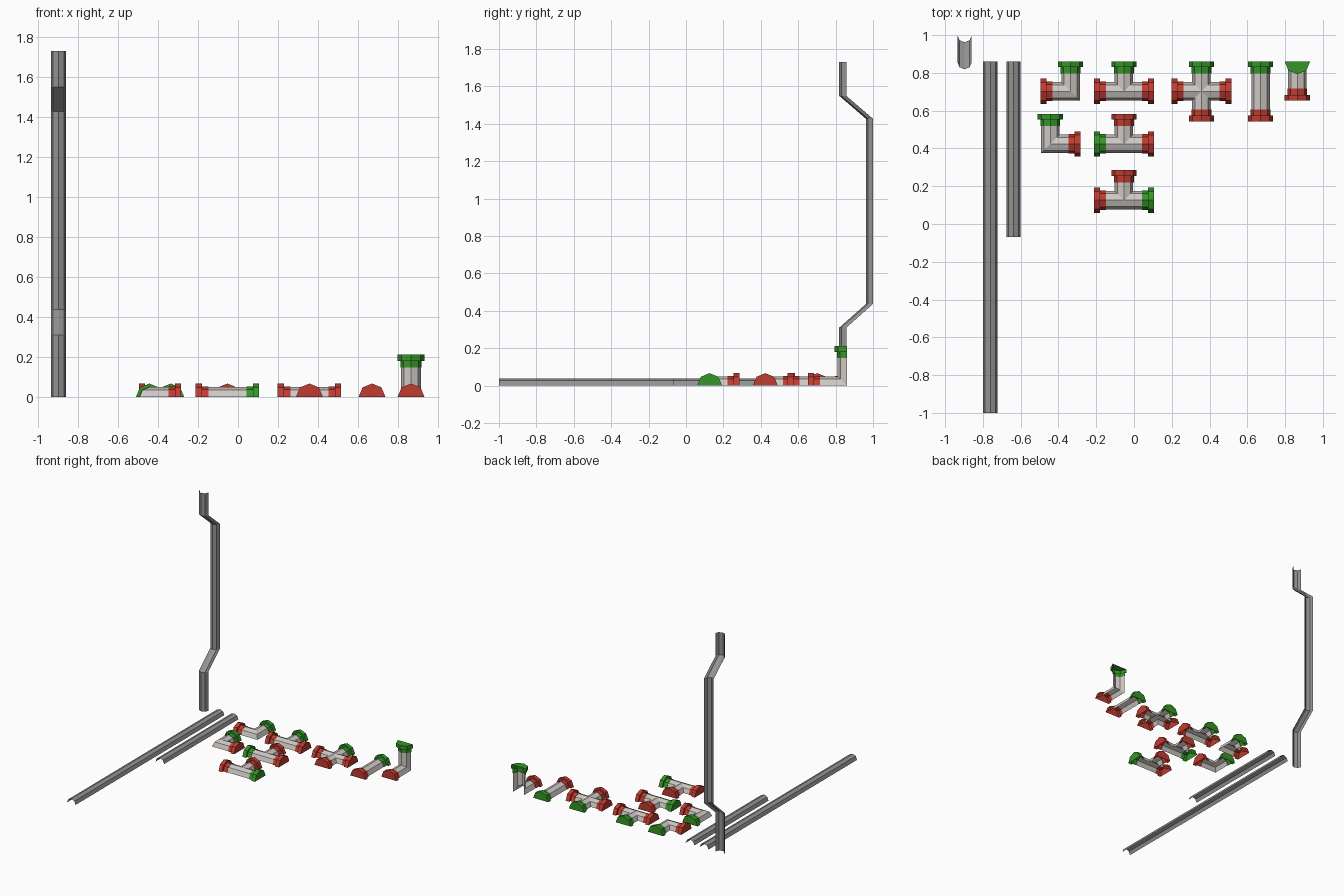
import bpy, bmesh, math
from mathutils import Vector as V

if "Cube" in bpy.data.objects:
    bpy.data.objects.remove(bpy.data.objects["Cube"])

# ---- materials
def material(name, col):
    m = bpy.data.materials.new(name)
    m.diffuse_color = (*col, 1)
    m.use_nodes = True
    m.node_tree.nodes["Principled BSDF"].inputs["Base Color"].default_value = m.diffuse_color
    return m

BODY = material("light_grey", (0.62, 0.58, 0.55))
RED = material("red", (0.52, 0.045, 0.03))
GREEN = material("green", (0.035, 0.30, 0.02))
PIPE = material("mid_grey", (0.29, 0.29, 0.285))

X, Y, Z = V((1, 0, 0)), V((0, 1, 0)), V((0, 0, 1))
R_PIPE, R_BODY, R_HUB, R_FLANGE = 0.038, 0.049, 0.052, 0.067
ARM = 0.159                      # length of a fitting arm from its centre


def half_octagon(r):
    return [(r * math.cos(k * math.pi / 4), r * math.sin(k * math.pi / 4)) for k in range(5)]


def add_face(bm, pts, out, mat):
    f = bm.faces.new([bm.verts.new(p) for p in pts])
    f.normal_update()
    if f.normal.dot(out) < 0:
        f.normal_flip()
    f.material_index = mat


def finish(bm, name, mats):
    bmesh.ops.remove_doubles(bm, verts=bm.verts, dist=1e-5)
    me = bpy.data.meshes.new(name)
    bm.to_mesh(me)
    bm.free()
    for m in mats:
        me.materials.append(m)
    ob = bpy.data.objects.new(name, me)
    bpy.context.collection.objects.link(ob)
    return ob


def trough(bm, a, b, side, up, mat):
    """Open half-octagon shell between two matching rows of points."""
    for i in range(4):
        ang = (i + 0.5) * math.pi / 4
        out = side * math.cos(ang) + up * math.sin(ang)
        add_face(bm, [a[i], a[i + 1], b[i + 1], b[i]], out, mat)


def arm(bm, origin, d, side, up, start, length, mat):
    """Body shell from a mitred start, then a coloured hub and a capped flange."""
    def ring(r, s):
        return [origin + side * u + up * h + d * s for u, h in half_octagon(r)]

    def step(a, b):
        for i in range(4):
            add_face(bm, [a[i], a[i + 1], b[i + 1], b[i]], -d, mat)

    s1, s2 = length - 0.064, length - 0.031
    first = [origin + side * u + up * h + d * start(u, h) for u, h in half_octagon(R_BODY)]
    trough(bm, first, ring(R_BODY, s1), side, up, 0)
    step(ring(R_BODY, s1), ring(R_HUB, s1))
    trough(bm, ring(R_HUB, s1), ring(R_HUB, s2), side, up, mat)
    step(ring(R_HUB, s2), ring(R_FLANGE, s2))
    trough(bm, ring(R_FLANGE, s2), ring(R_FLANGE, length), side, up, mat)
    add_face(bm, ring(R_FLANGE, length), d, mat)


# ---- flat fittings: each arm direction maps to 1 (red) or 2 (green)
DIRS = {"L": -X, "R": X, "U": Y, "D": -Y}
OPPOSITE = {"L": "R", "R": "L", "U": "D", "D": "U"}


def fitting(name, x, y, arms):
    bm = bmesh.new()
    for key, mat in arms.items():
        d = DIRS[key]
        side = Z.cross(d)
        through = OPPOSITE[key] in arms

        def start(u, h):
            if abs(u) < 1e-6:
                return 0
            beside = any((DIRS[k] - side * math.copysign(1, u)).length < 0.1 for k in arms)
            return abs(u) if beside else (0 if through else -abs(u))

        arm(bm, V((x, y, 0)), d, side, Z, start, ARM, mat)
    finish(bm, name, (BODY, RED, GREEN))


fitting("elbow_left", -0.336, 0.702, {"L": 1, "U": 2})
fitting("elbow_right", -0.443, 0.424, {"R": 1, "U": 2})
fitting("tee_green_top", -0.053, 0.702, {"L": 1, "R": 1, "U": 2})
fitting("tee_green_left", -0.053, 0.424, {"L": 2, "R": 1, "U": 1})
fitting("tee_green_right", -0.053, 0.126, {"L": 1, "R": 2, "U": 1})
fitting("cross", 0.357, 0.702, {"L": 1, "R": 1, "D": 1, "U": 2})
fitting("straight_coupler", 0.67, 0.702, {"D": 1, "U": 2})

# ---- elbow running from the floor up the wall
bm = bmesh.new()
corner = V((0.865, 0.86, 0))
arm(bm, corner, -Y, X, Z, lambda u, h: h, 0.207, 1)
arm(bm, corner, Z, X, -Y, lambda u, h: h, 0.211, 2)
finish(bm, "wall_elbow", (BODY, RED, GREEN))


# ---- plain half pipes swept along a path of points
def pipe(name, path, up):
    bm = bmesh.new()
    rows = [[V(p) + X * u + up * h for u, h in half_octagon(R_PIPE)] for p in path]
    for a, b in zip(rows, rows[1:]):
        trough(bm, a, b, X, up, 0)
    finish(bm, name, (PIPE,))


pipe("long_pipe", [(-0.761, -1, 0), (-0.761, 0.861, 0)], Z)
pipe("short_pipe", [(-0.638, -0.068, 0), (-0.638, 0.861, 0)], Z)
pipe("offset_wall_pipe", [(-0.897, y, z) for y, z in (
    (0.857, 0), (0.857, 0.31), (1, 0.437), (1, 1.427), (0.857, 1.55), (0.857, 1.73))], -Y)
